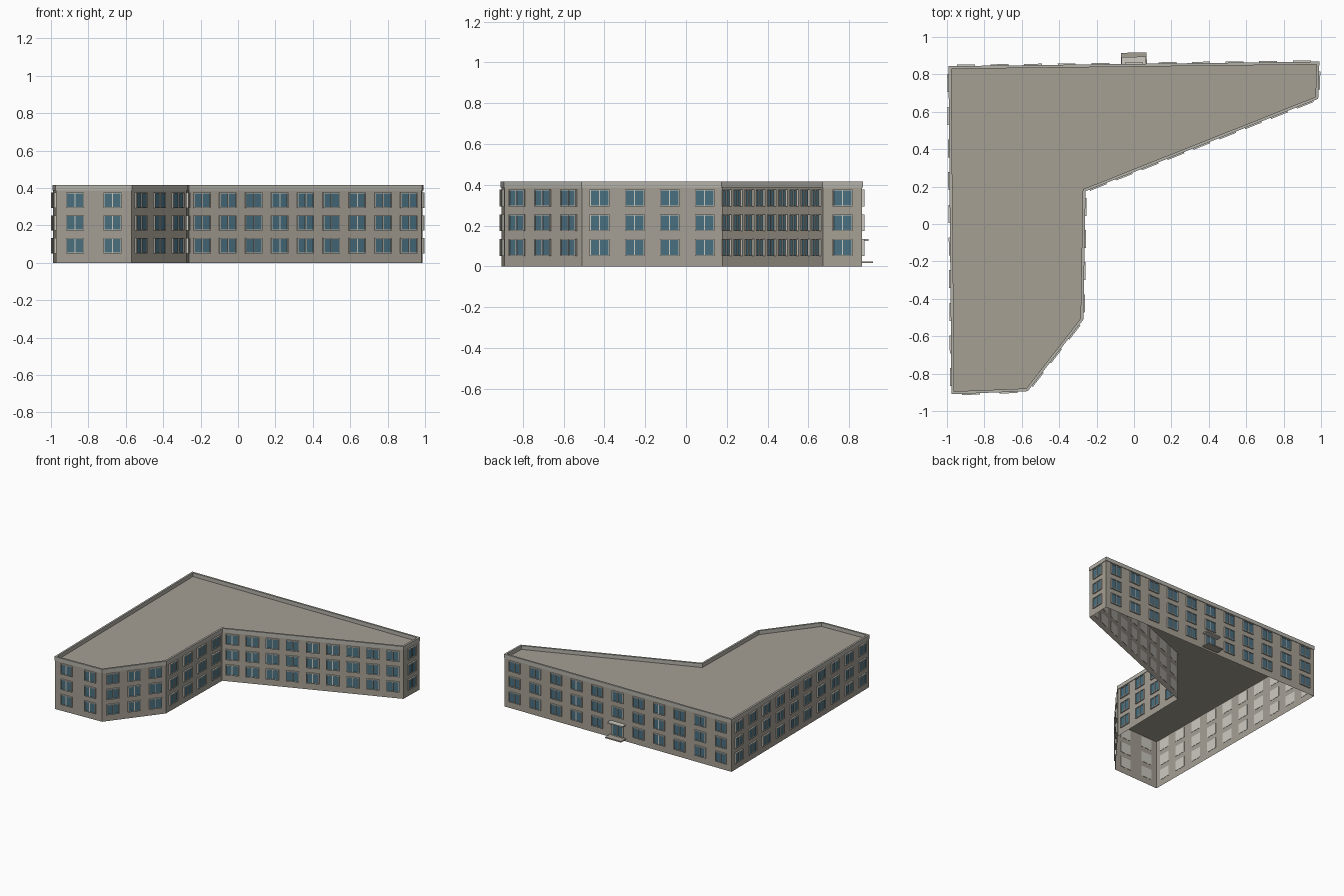
import bpy, bmesh
from mathutils import Vector, Matrix

if "Cube" in bpy.data.objects:
    bpy.data.objects.remove(bpy.data.objects["Cube"])


def srgb(*rgb):
    return tuple(((c / 255 + 0.055) / 1.055) ** 2.4 for c in rgb) + (1.0,)


def material(name, rgb):
    m = bpy.data.materials.new(name)
    m.diffuse_color = srgb(*rgb)
    m.use_nodes = True
    m.node_tree.nodes["Principled BSDF"].inputs["Base Color"].default_value = m.diffuse_color
    return m


WALL = material("warm grey stucco", (166, 160, 148))
TRIM = material("pale parapet grey", (180, 178, 169))
FRAME = material("light window frame", (204, 202, 192))
GLASS = material("blue grey glass", (74, 112, 128))

# Footprint corners, counter-clockwise, with window columns on the wall that follows
PLAN = [((-.972, -.906), 2), ((-.57, -.89), 3), ((-.275, -.51), 4), ((-.263, .178), 9),
        ((.981, .672), 1), ((.987, .864), 11), ((-.988, .84), 10)]
POINTS = [Vector(p) for p, _ in PLAN]
N = len(POINTS)
ROOF_Z, TOP_Z = .387, .417
ROWS = (.092, .213, .335)
WIN_W, WIN_H = .096, .082


def normal(i):
    d = (POINTS[(i + 1) % N] - POINTS[i]).normalized()
    return Vector((d.y, -d.x))


def offset(dist):
    # Mitred outline, positive distance goes outward
    out = []
    for i, p in enumerate(POINTS):
        a, b = normal(i - 1 if i else N - 1), normal(i)
        out.append(p + (a + b) * dist / (1 + a.dot(b)))
    return out


def ring(bm, pts, z):
    return [bm.verts.new((p.x, p.y, z)) for p in pts]


def bridge(bm, a, b):
    for i in range(N):
        j = (i + 1) % N
        bm.faces.new((a[i], a[j], b[j], b[i]))


def finish(bm, name, mat):
    me = bpy.data.meshes.new(name)
    bm.to_mesh(me)
    bm.free()
    me.materials.append(mat)
    ob = bpy.data.objects.new(name, me)
    bpy.context.collection.objects.link(ob)
    return ob


def box(bm, frame, u0, u1, d0, d1, z0, z1):
    # Box in wall space: u along the wall, d outward, z up
    m = frame @ Matrix.Translation(((u0 + u1) / 2, (d0 + d1) / 2, (z0 + z1) / 2)) \
        @ Matrix.Diagonal((u1 - u0, d1 - d0, z1 - z0, 1))
    r = bmesh.ops.create_cube(bm, size=1, matrix=m)
    bmesh.ops.recalc_face_normals(bm, faces=list({f for v in r["verts"] for f in v.link_faces}))


def wall_frame(i):
    p, n = POINTS[i], normal(i)
    u = (POINTS[(i + 1) % N] - p).normalized()
    return Matrix(((u.x, n.x, 0, p.x), (u.y, n.y, 0, p.y), (0, 0, 1, 0), (0, 0, 0, 1)))


# Outer walls, open underneath
bm = bmesh.new()
bridge(bm, ring(bm, POINTS, 0), ring(bm, POINTS, ROOF_Z))
finish(bm, "outer_walls", WALL)

# Flat roof
bm = bmesh.new()
bm.faces.new(ring(bm, POINTS, ROOF_Z))
finish(bm, "flat_roof", WALL)

# Parapet band around the roof
bm = bmesh.new()
outer, inner = offset(.004), offset(-.011)
loops = [ring(bm, outer, ROOF_Z), ring(bm, outer, TOP_Z), ring(bm, inner, TOP_Z), ring(bm, inner, ROOF_Z)]
for k in range(4):
    bridge(bm, loops[k], loops[(k + 1) % 4])
finish(bm, "parapet", TRIM)

# Windows: backing plate, raised frame bars and two panes
frames, panes = bmesh.new(), bmesh.new()


def window(fr, u, z0, z1, w=WIN_W, bar=.005):
    a, b = u - w / 2, u + w / 2
    box(frames, fr, a, b, -.002, .002, z0, z1)
    for s in (a, u - bar / 2, b - bar):
        box(frames, fr, s, s + bar, .002, .011, z0, z1)
    for s in (z0, z1 - bar):
        box(frames, fr, a, b, .002, .011, s, s + bar)
    box(panes, fr, a + bar, u - bar / 2, .002, .006, z0 + bar, z1 - bar)
    box(panes, fr, u + bar / 2, b - bar, .002, .006, z0 + bar, z1 - bar)


ENTRANCE_WALL, ENTRANCE_COL = 5, 5
for i, (_, cols) in enumerate(PLAN):
    fr = wall_frame(i)
    length = (POINTS[(i + 1) % N] - POINTS[i]).length
    for c in range(cols):
        u = length * (c + .5) / cols
        for r, z in enumerate(ROWS):
            if (i, c, r) == (ENTRANCE_WALL, ENTRANCE_COL, 0):
                # Entrance doors with canopy and step
                window(fr, u, .024, .122)
                bm = bmesh.new()
                box(bm, fr, u - .066, u + .066, 0, .042, .124, .133)
                finish(bm, "entrance_canopy", FRAME)
                bm = bmesh.new()
                box(bm, fr, u - .069, u + .069, 0, .064, .015, .024)
                finish(bm, "entrance_step", WALL)
            else:
                window(fr, u, z - WIN_H / 2, z + WIN_H / 2)
finish(frames, "window_frames", FRAME)
finish(panes, "window_panes", GLASS)
